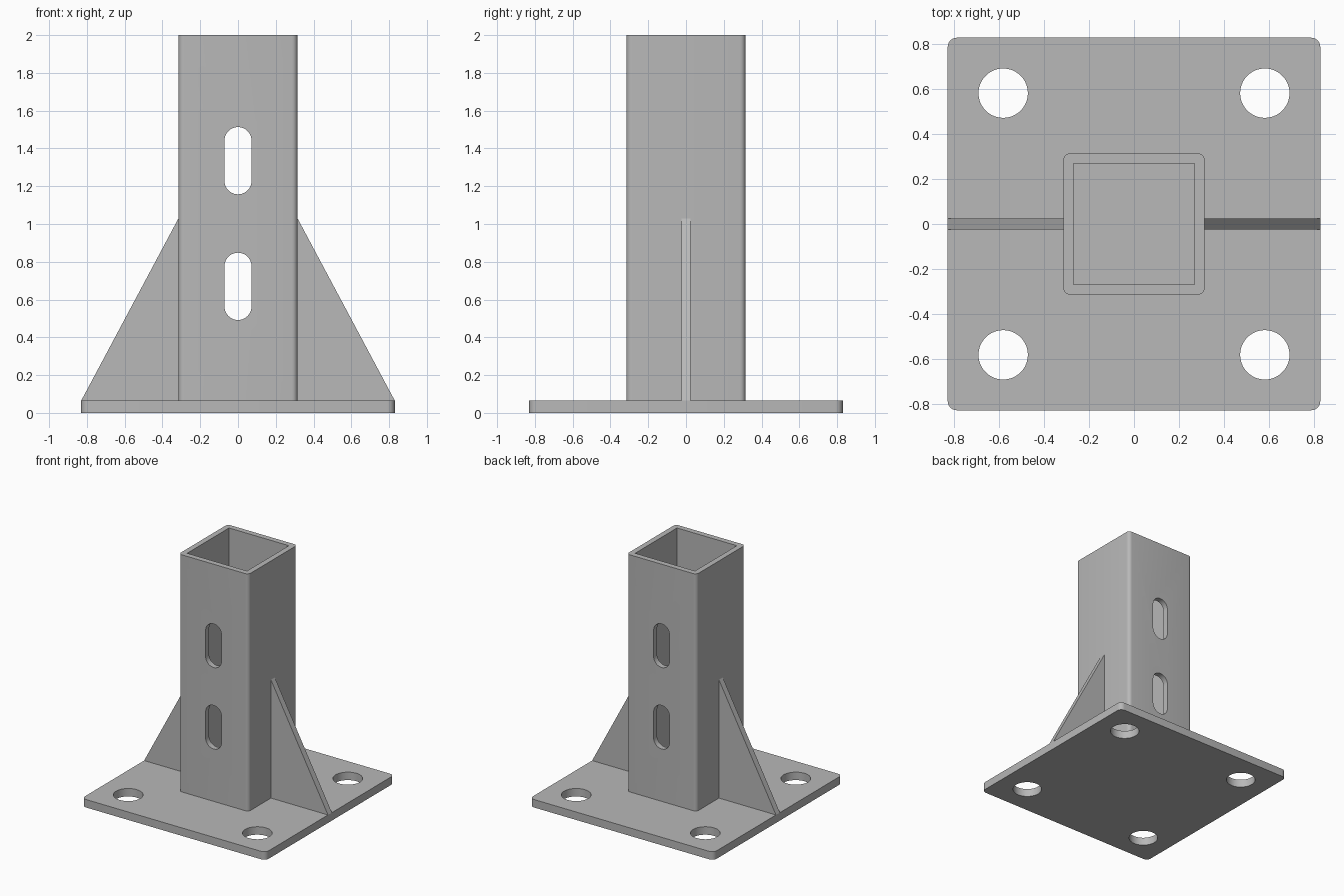
import bpy
import bmesh
from math import cos, sin, pi, radians
from mathutils import Matrix

cube = bpy.data.objects.get("Cube")
if cube:
    bpy.data.objects.remove(cube, do_unlink=True)

# Single grey steel colour
steel = bpy.data.materials.new("grey steel")
steel.use_nodes = True
STEEL_COLOUR = (0.48, 0.48, 0.48, 1)
steel.diffuse_color = STEEL_COLOUR
steel.node_tree.nodes["Principled BSDF"].inputs["Base Color"].default_value = STEEL_COLOUR

UPRIGHT = Matrix.Rotation(radians(90), 4, "X")   # profile y becomes z, depth runs to -y


def rounded_rect(half_w, half_h, radius, steps=6, centre=(0, 0)):
    """Outline of a rectangle with rounded corners, anticlockwise."""
    points = []
    for corner, (sx, sy) in enumerate([(1, 1), (-1, 1), (-1, -1), (1, -1)]):
        cx = centre[0] + sx * (half_w - radius)
        cy = centre[1] + sy * (half_h - radius)
        for i in range(steps + 1):
            angle = (corner + i / steps) * pi / 2
            points.append((cx + radius * cos(angle), cy + radius * sin(angle)))
    return points


def circle(radius, centre, sides=48):
    return [(centre[0] + radius * cos(2 * pi * i / sides),
             centre[1] + radius * sin(2 * pi * i / sides)) for i in range(sides)]


def prism(name, outline, low, high, matrix=Matrix()):
    """Extrude a flat outline from low to high."""
    bm = bmesh.new()
    face = bm.faces.new([bm.verts.new((x, y, low)) for x, y in outline])
    moved = bmesh.ops.extrude_face_region(bm, geom=[face])["geom"]
    bmesh.ops.translate(bm, vec=(0, 0, high - low),
                        verts=[v for v in moved if isinstance(v, bmesh.types.BMVert)])
    bmesh.ops.remove_doubles(bm, verts=bm.verts, dist=1e-5)
    bmesh.ops.recalc_face_normals(bm, faces=bm.faces)
    bm.transform(matrix)
    mesh = bpy.data.meshes.new(name)
    bm.to_mesh(mesh)
    bm.free()
    mesh.materials.append(steel)
    obj = bpy.data.objects.new(name, mesh)
    bpy.context.collection.objects.link(obj)
    return obj


def cut(obj, cutters):
    """Subtract the cutters, bake the result and discard them."""
    for cutter in cutters:
        cutter.hide_render = True
        mod = obj.modifiers.new("cut", "BOOLEAN")
        mod.operation = "DIFFERENCE"
        mod.solver = "EXACT"
        mod.object = cutter
    graph = bpy.context.evaluated_depsgraph_get()
    baked = bpy.data.meshes.new_from_object(obj.evaluated_get(graph))
    obj.modifiers.clear()
    obj.data = baked
    for cutter in cutters:
        bpy.data.objects.remove(cutter, do_unlink=True)


PLATE, PLATE_TOP = 0.83, 0.065
TUBE, BORE = 0.315, 0.27
HOLE_AT, HOLE_RADIUS = 0.583, 0.11

# Base plate with four bolt holes
plate = prism("base_plate", rounded_rect(PLATE, PLATE, 0.04), 0, PLATE_TOP)
cut(plate, [prism("hole_cutter", circle(HOLE_RADIUS, (sx * HOLE_AT, sy * HOLE_AT)), -0.1, 0.2)
            for sx in (-1, 1) for sy in (-1, 1)])

# Square tube, open at the top, with two slots through front and back
tube = prism("square_tube", rounded_rect(TUBE, TUBE, 0.03), PLATE_TOP, 2)
bore = [(BORE, BORE), (-BORE, BORE), (-BORE, -BORE), (BORE, -BORE)]
cutters = [prism("bore_cutter", bore, -0.1, 2.2)]
for height in (0.67, 1.335):
    slot = rounded_rect(0.0715, 0.178, 0.0714, 10, (0, height))
    cutters.append(prism("slot_cutter", slot, -0.5, 0.5, UPRIGHT))
cut(tube, cutters)

# Triangular gussets on both sides
parts = [plate, tube]
for side, name in ((1, "left_gusset"), (-1, "right_gusset")):
    triangle = [(side * TUBE, PLATE_TOP), (side * PLATE, PLATE_TOP), (side * TUBE, 1.03)]
    parts.append(prism(name, triangle, -0.025, 0.025, UPRIGHT))

# Smooth the rounded corners, keep the edges crisp
bpy.ops.object.select_all(action="DESELECT")
for part in parts:
    part.select_set(True)
bpy.context.view_layer.objects.active = plate
bpy.ops.object.shade_smooth_by_angle(angle=radians(30))
